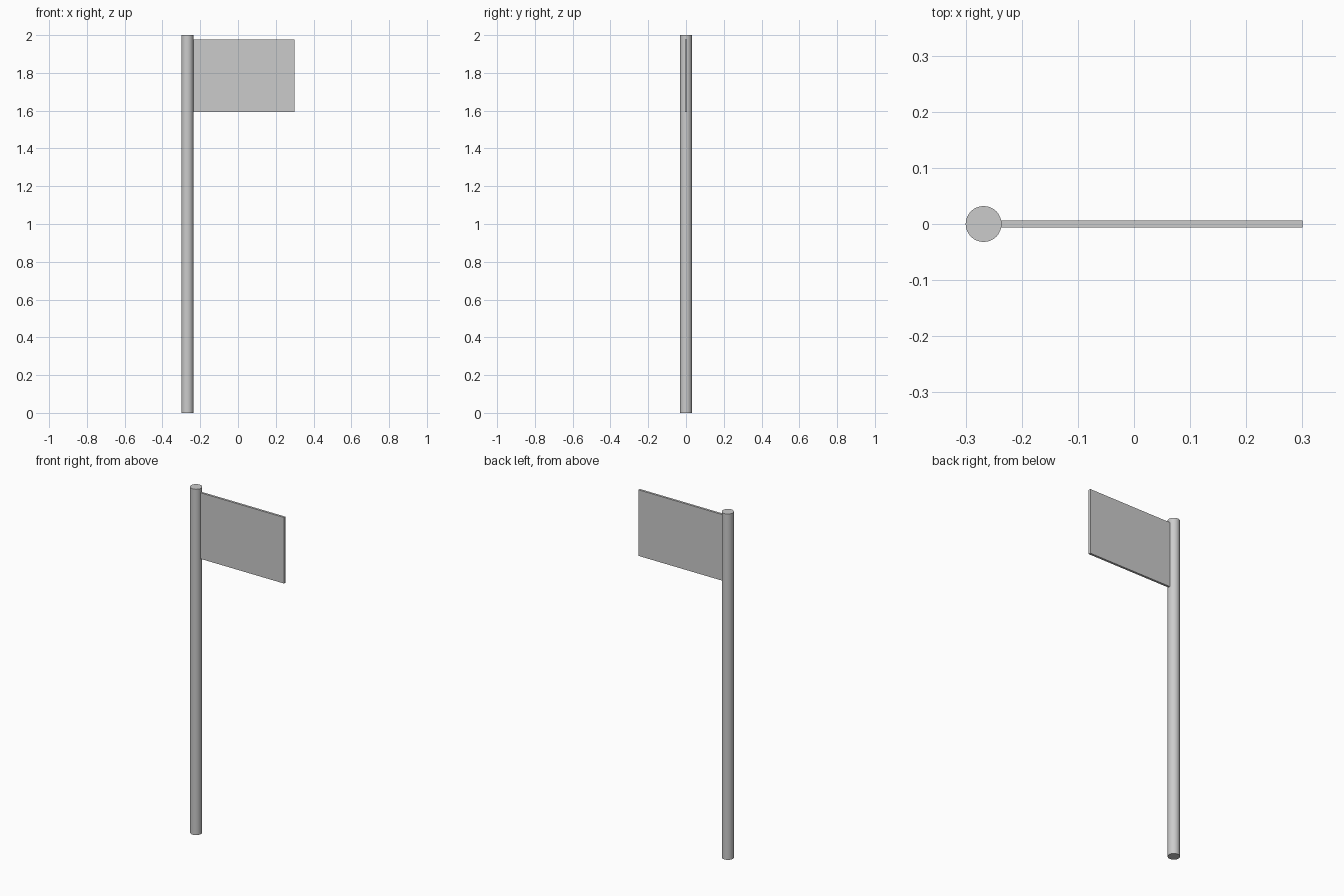
import bpy
import math

if "Cube" in bpy.data.objects:
    bpy.data.objects.remove(bpy.data.objects["Cube"])

# Round upright pole
bpy.ops.mesh.primitive_cylinder_add(vertices=32, radius=0.032, depth=2.0,
                                    location=(-0.268, 0, 1.0))
pole = bpy.context.object
pole.name = "pole"
bpy.ops.object.shade_smooth_by_angle(angle=math.radians(40))

# Thin flat flag panel, its inner edge sunk into the pole
x0, x1, z0, z1 = -0.268, 0.30, 1.594, 1.976
bpy.ops.mesh.primitive_cube_add(size=1, location=((x0 + x1) / 2, 0, (z0 + z1) / 2))
flag = bpy.context.object
flag.name = "flag_panel"
flag.scale = (x1 - x0, 0.013, z1 - z0)
bpy.ops.object.transform_apply(location=False, rotation=False, scale=True)
